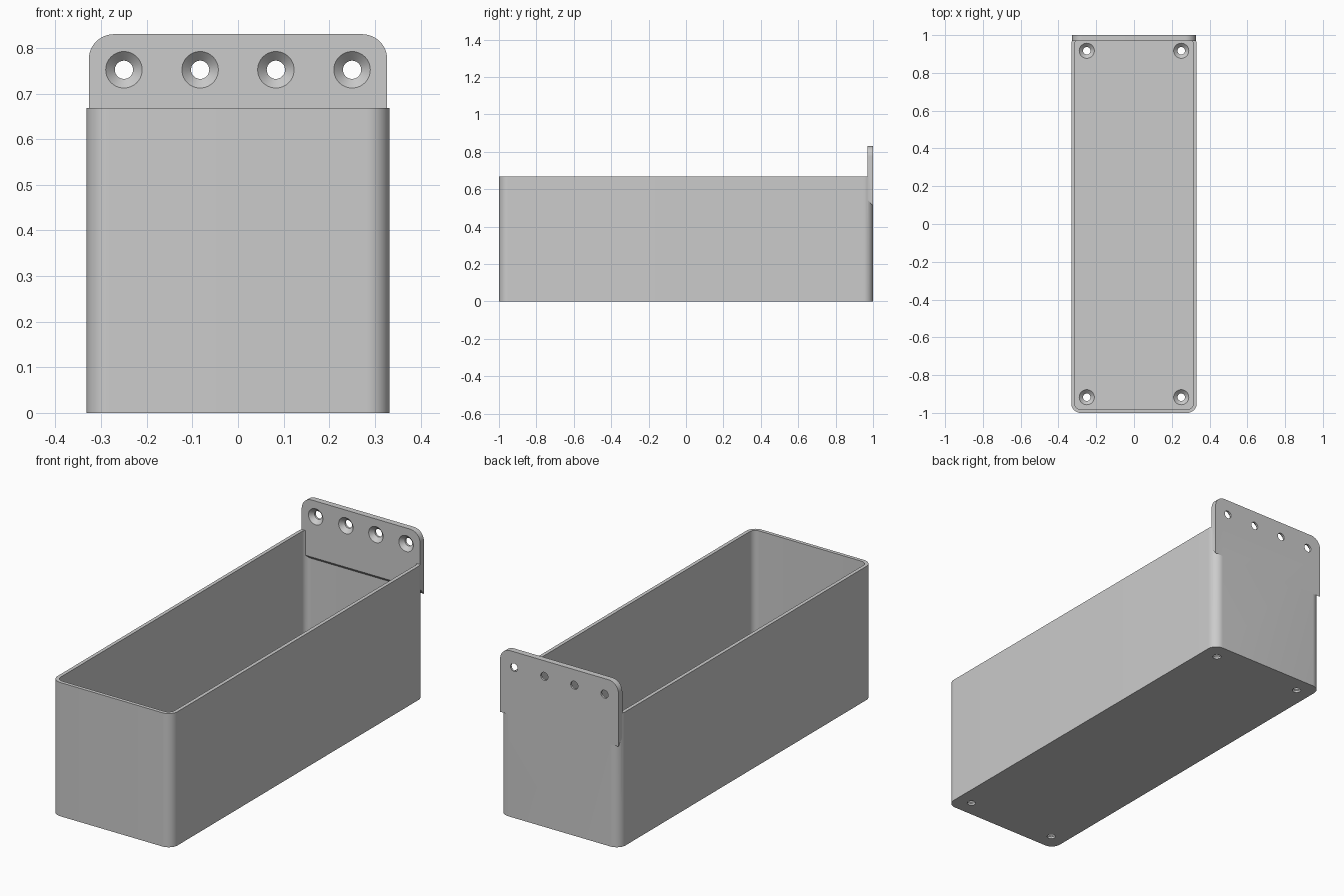
import bpy
import bmesh
import math
from mathutils import Matrix, Vector

cube = bpy.data.objects.get("Cube")
if cube:
    bpy.data.objects.remove(cube, do_unlink=True)

HALF_X, HALF_Y, RIM = 0.332, 1.0, 0.668
WALL, FLOOR, CORNER = 0.018, 0.03, 0.05
PLATE_X, PLATE_TOP, PLATE_FRONT = 0.327, 0.83, 0.97

grey = bpy.data.materials.new("plain grey")
grey.use_nodes = True
colour = (0.6, 0.6, 0.6, 1)
grey.diffuse_color = colour
grey.node_tree.nodes["Principled BSDF"].inputs["Base Color"].default_value = colour


def loft(name, loops, matrix=None):
    """Closed solid through a series of equal-length point loops."""
    bm = bmesh.new()
    rings = [[bm.verts.new(p) for p in loop] for loop in loops]
    for a, b in zip(rings, rings[1:]):
        for i in range(len(a)):
            j = (i + 1) % len(a)
            bm.faces.new((a[i], a[j], b[j], b[i]))
    bm.faces.new(rings[0][::-1])
    bm.faces.new(rings[-1])
    bmesh.ops.recalc_face_normals(bm, faces=bm.faces)
    if matrix:
        bm.transform(matrix)
    mesh = bpy.data.meshes.new(name)
    bm.to_mesh(mesh)
    bm.free()
    mesh.materials.append(grey)
    obj = bpy.data.objects.new(name, mesh)
    bpy.context.collection.objects.link(obj)
    return obj


def arc(cx, cy, r, start, sweep=90, steps=12):
    angles = [math.radians(start + sweep * i / steps) for i in range(steps + 1)]
    return [(cx + r * math.cos(a), cy + r * math.sin(a)) for a in angles]


def rounded_rect(inset, z):
    x, y, r = HALF_X - CORNER, HALF_Y - CORNER, CORNER - inset
    pts = arc(x, y, r, 0) + arc(-x, y, r, 90) + arc(-x, -y, r, 180) + arc(x, -y, r, 270)
    return [(px, py, z) for px, py in pts]


def combine(target, other, operation):
    mod = target.modifiers.new(operation, 'BOOLEAN')
    mod.operation = operation
    mod.solver = 'EXACT'
    mod.object = other
    bpy.context.view_layer.objects.active = target
    bpy.ops.object.modifier_apply(modifier=mod.name)
    bpy.data.objects.remove(other, do_unlink=True)


def countersunk_hole(target, position, rotation):
    """Cone at the surface narrowing to a through hole along local +z."""
    rings = []
    for r, z in ((0.05, -0.01), (0.02, 0.02), (0.02, 0.06)):
        rings.append([(x, y, z) for x, y in arc(0, 0, r, 0, 360, 40)[:-1]])
    cutter = loft("hole_cutter", rings, Matrix.Translation(Vector(position)) @ rotation)
    cutter.hide_render = True
    combine(target, cutter, 'DIFFERENCE')


# Open tray: outer wall, rim, inner wall and floor
tray = loft("tray", [rounded_rect(0, 0), rounded_rect(0, RIM),
                     rounded_rect(WALL, RIM), rounded_rect(WALL, FLOOR)])


# Back mounting plate with rounded top and sloping underside
def plate_outline(y, bottom):
    r = 0.055
    x, z = PLATE_X - r, PLATE_TOP - r
    pts = [(PLATE_X, bottom)] + arc(x, z, r, 0) + arc(-x, z, r, 90) + [(-PLATE_X, bottom)]
    return [(px, y, pz) for px, pz in pts]


plate = loft("mounting_plate", [plate_outline(PLATE_FRONT, 0.545), plate_outline(HALF_Y, 0.51)])
combine(tray, plate, 'UNION')

# Screw holes through the plate and the floor
to_back = Matrix.Rotation(math.radians(-90), 4, 'X')
downward = Matrix.Rotation(math.pi, 4, 'X')
for x in (-0.25, -0.083, 0.083, 0.25):
    countersunk_hole(tray, (x, PLATE_FRONT, 0.752), to_back)
for x in (-0.25, 0.25):
    for y in (-0.917, 0.917):
        countersunk_hole(tray, (x, y, FLOOR), downward)

bpy.ops.object.select_all(action='DESELECT')
tray.select_set(True)
bpy.context.view_layer.objects.active = tray
bpy.ops.object.shade_smooth_by_angle(angle=math.radians(30))
